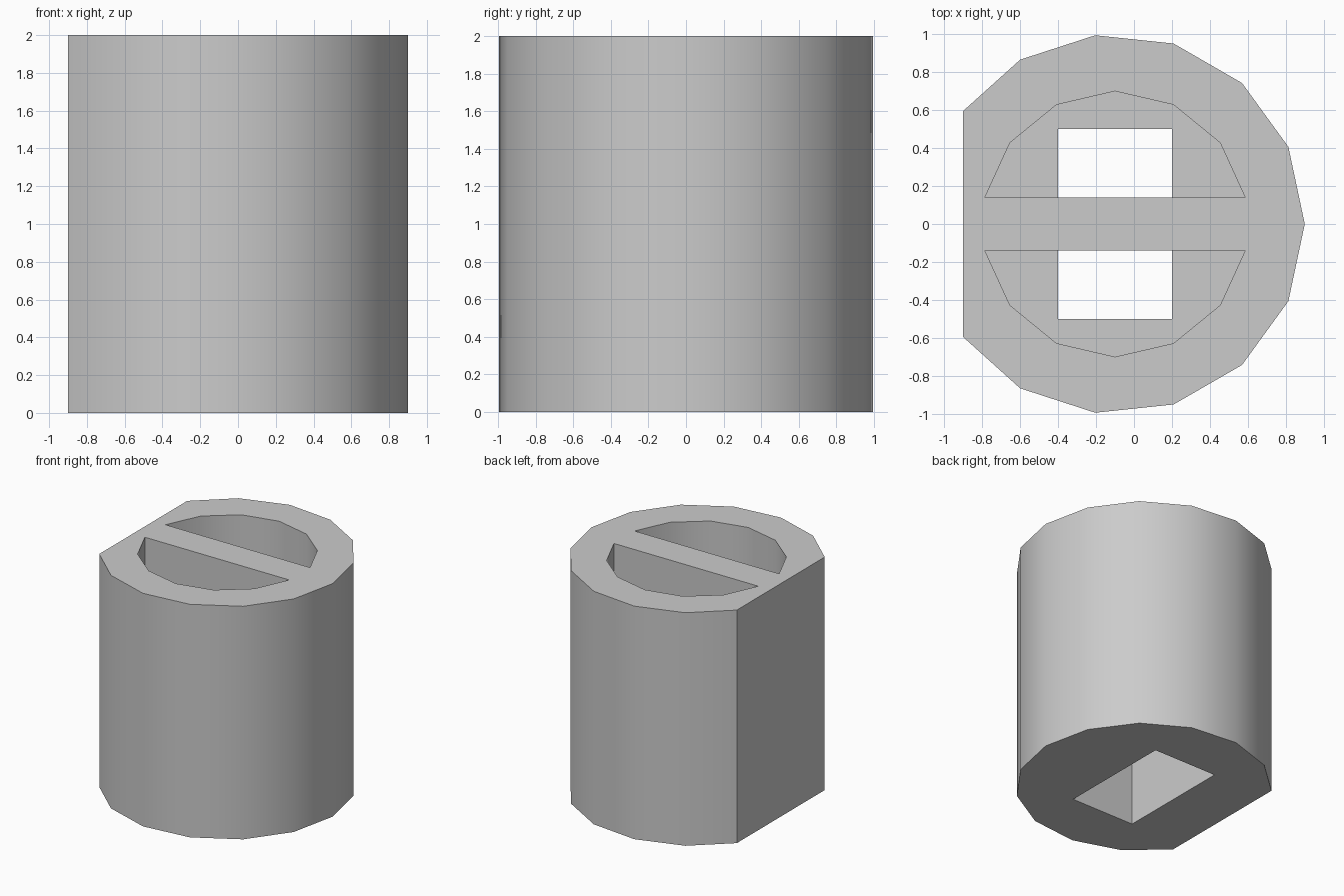
import bpy
import bmesh
from math import sin, cos, pi, asin, radians

cube = bpy.data.objects.get("Cube")
if cube:
    bpy.data.objects.remove(cube)

CENTRE_X = -0.1
HEIGHT = 2.0
FLOOR_Z = 1.0

grey = bpy.data.materials.new("plain grey")
grey.use_nodes = True
grey.diffuse_color = (0.6, 0.6, 0.6, 1)
grey.node_tree.nodes["Principled BSDF"].inputs["Base Color"].default_value = (0.6, 0.6, 0.6, 1)


def arc(radius, start, end, segments):
    """Points of an arc around the knob axis."""
    step = (end - start) / segments
    return [(CENTRE_X + radius * cos(start + i * step),
             radius * sin(start + i * step)) for i in range(segments + 1)]


def prism(name, profile, bottom, top):
    """Solid made by raising a flat profile."""
    bm = bmesh.new()
    base = bm.faces.new([bm.verts.new((x, y, bottom)) for x, y in profile])
    raised = bmesh.ops.extrude_face_region(bm, geom=[base])["geom"]
    verts = [v for v in raised if isinstance(v, bmesh.types.BMVert)]
    bmesh.ops.translate(bm, vec=(0, 0, top - bottom), verts=verts)
    bmesh.ops.recalc_face_normals(bm, faces=bm.faces)
    mesh = bpy.data.meshes.new(name)
    bm.to_mesh(mesh)
    bm.free()
    mesh.materials.append(grey)
    obj = bpy.data.objects.new(name, mesh)
    bpy.context.collection.objects.link(obj)
    return obj


# Fifteen-sided body with one flat side
outline = arc(1.0, radians(-120), radians(120), 10) + [(-0.9, 0.596), (-0.9, -0.596)]
body = prism("knob_body", outline, 0, HEIGHT)

# Square shaft hole from below, half-round pockets from above with a bar between
shaft = [(-0.4, -0.5), (0.2, -0.5), (0.2, 0.5), (-0.4, 0.5)]
cutters = [prism("shaft_cutter", shaft, -0.2, FLOOR_Z)]
tilt = asin(0.2)
pocket = arc(0.7, tilt, pi - tilt, 6)
for side, sign in (("back", 1), ("front", -1)):
    profile = [(x, sign * y) for x, y in pocket]
    cutters.append(prism(side + "_pocket_cutter", profile, FLOOR_Z - 0.002, HEIGHT + 0.2))

bpy.ops.object.select_all(action="DESELECT")
body.select_set(True)
bpy.context.view_layer.objects.active = body
for cutter in cutters:
    cutter.hide_render = True
    cut = body.modifiers.new(cutter.name, "BOOLEAN")
    cut.operation = "DIFFERENCE"
    cut.solver = "EXACT"
    cut.object = cutter
    bpy.ops.object.modifier_apply(modifier=cut.name)
for cutter in cutters:
    bpy.data.objects.remove(cutter)

# Soft round walls, crisp rims and flat side
bpy.ops.object.shade_smooth_by_angle(angle=radians(35))
